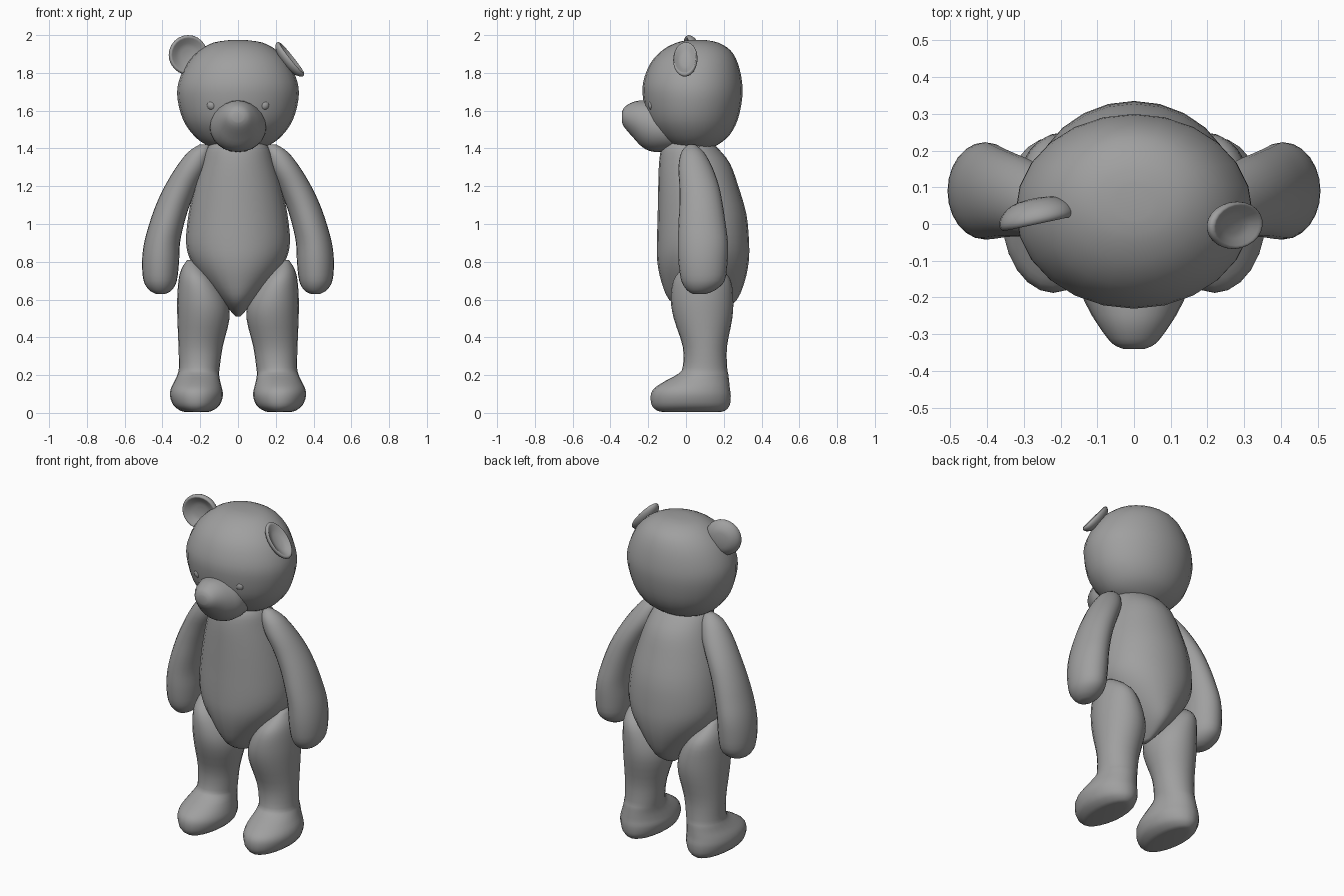
import bpy, bmesh, math
from mathutils import Vector, Matrix

fur = bpy.data.materials.new("grey_fur")
fur.diffuse_color = (0.35, 0.35, 0.35, 1)


def smooth_rings(rings, steps=3):
    """Catmull-Rom interpolation between the given cross-sections."""
    out, last = [], len(rings) - 1
    for i in range(last):
        p = [rings[max(0, min(last, i + k))] for k in (-1, 0, 1, 2)]
        for s in range(steps):
            t = s / steps
            out.append([0.5 * (2 * b + (c - a) * t + (2 * a - 5 * b + 4 * c - d) * t * t
                               + (3 * b - a - 3 * c + d) * t ** 3)
                        for a, b, c, d in zip(*p)])
    return out + [list(rings[-1])]


def loft(name, rings, side=1, along_y=False, matrix=None, n=24):
    """Skin ellipses (centre a, centre b, height, radius a, radius b)."""
    bm = bmesh.new()
    loops = []
    for a, b, h, ra, rb in smooth_rings(rings):
        loop = []
        for k in range(n):
            ang = 2 * math.pi * k / n
            u, v = a + ra * math.cos(ang), b + rb * math.sin(ang)
            co = Vector((u * side, h, v) if along_y else (u * side, v, h))
            loop.append(bm.verts.new(matrix @ co if matrix else co))
        loops.append(loop)
    for lo, hi in zip(loops, loops[1:]):
        for k in range(n):
            bm.faces.new((lo[k], lo[(k + 1) % n], hi[(k + 1) % n], hi[k]))
    bm.faces.new(loops[0])
    bm.faces.new(loops[-1])
    bmesh.ops.recalc_face_normals(bm, faces=bm.faces)
    for f in bm.faces:
        f.smooth = True
    mesh = bpy.data.meshes.new(name)
    bm.to_mesh(mesh)
    bm.free()
    mesh.materials.append(fur)
    obj = bpy.data.objects.new(name, mesh)
    bpy.context.collection.objects.link(obj)
    return obj


# Head, slightly flat on top
loft("head", [
    (0, .04, 1.39, .08, .07), (0, .04, 1.42, .17, .13), (0, .04, 1.47, .235, .19),
    (0, .035, 1.55, .29, .238), (0, .035, 1.66, .32, .262), (0, .035, 1.75, .315, .262),
    (0, .043, 1.85, .27, .232), (0, .055, 1.92, .205, .18), (0, .06, 1.96, .13, .11),
    (0, .06, 1.973, .05, .05)])

# Pear-shaped body with a pointed base
loft("body", [
    (0, .10, .51, .012, .03), (0, .095, .54, .04, .10), (0, .09, .60, .092, .18),
    (0, .09, .70, .18, .222), (0, .09, .80, .248, .242), (0, .09, .90, .275, .244),
    (0, .085, 1.05, .262, .235), (0, .065, 1.2, .23, .212), (0, .045, 1.32, .195, .188),
    (0, .02, 1.40, .165, .15), (0, .01, 1.44, .13, .11)])

# Snout, lofted from tip into the face
loft("snout", [
    (0, 1.565, -.34, .03, .025), (0, 1.565, -.325, .06, .055), (0, 1.552, -.28, .095, .094),
    (0, 1.53, -.23, .125, .124), (0, 1.515, -.17, .148, .133), (0, 1.495, -.08, .14, .11),
    (0, 1.48, 0, .10, .08)], along_y=True)

arm = [
    (.41, .07, .63, .025, .035), (.41, .08, .65, .06, .075), (.412, .09, .70, .088, .115),
    (.41, .09, .80, .098, .130), (.402, .09, .90, .095, .132), (.378, .085, 1.0, .092, .125),
    (.345, .08, 1.1, .09, .115), (.30, .07, 1.2, .088, .105), (.245, .05, 1.3, .083, .09),
    (.205, .035, 1.38, .06, .06), (.18, .03, 1.42, .025, .02)]

# Leg and foot in one piece, the foot reaching forward
leg = [
    (.22, .03, .005, .06, .15), (.22, .027, .012, .085, .18), (.22, .025, .04, .122, .206),
    (.22, .025, .09, .14, .212), (.22, .032, .13, .135, .2), (.215, .06, .17, .12, .168),
    (.21, .09, .205, .11, .134), (.205, .10, .24, .108, .118), (.198, .10, .35, .117, .117),
    (.183, .09, .50, .138, .155), (.19, .085, .60, .132, .165), (.215, .085, .70, .10, .152),
    (.235, .085, .76, .065, .105), (.25, .085, .81, .02, .03)]

eye = [(0, 0, math.cos(math.pi * i / 6), max(.05, math.sin(math.pi * i / 6)),
        max(.05, math.sin(math.pi * i / 6))) for i in range(7)]

for side, label in ((-1, "right"), (1, "left")):
    loft(label + "_arm", arm, side)
    loft(label + "_leg", leg, side)
    place = Matrix.Translation((.138 * side, -.18, 1.63)) @ Matrix.Diagonal((.027, .02, .027, 1))
    loft(label + "_eye", eye, matrix=place, n=16)

# Cupped ear: round back, rim, hollow front
ear = [(0, 0, h, r, r) for h, r in (
    (.05, .015), (.043, .06), (.02, .094), (-.005, .105), (-.02, .096),
    (-.012, .08), (.004, .05), (.01, .012))]
loft("upright_ear", ear, along_y=True, matrix=Matrix.Translation((-.265, .02, 1.895))
     @ Matrix.Rotation(math.radians(12), 4, 'Z'))

# The other ear is folded flat against the slope of the head
back = -Vector((.78, -.15, .62)).normalized()
up = Vector((-.62, 0, .78))
up = (up - back * up.dot(back)).normalized()
right = back.cross(up)
turn = Matrix((right, back, up)).transposed().to_4x4()
loft("folded_ear", ear, along_y=True, matrix=Matrix.Translation((.273, -.003, 1.87))
     @ turn @ Matrix.Diagonal((.62, .75, 1.08, 1)))
